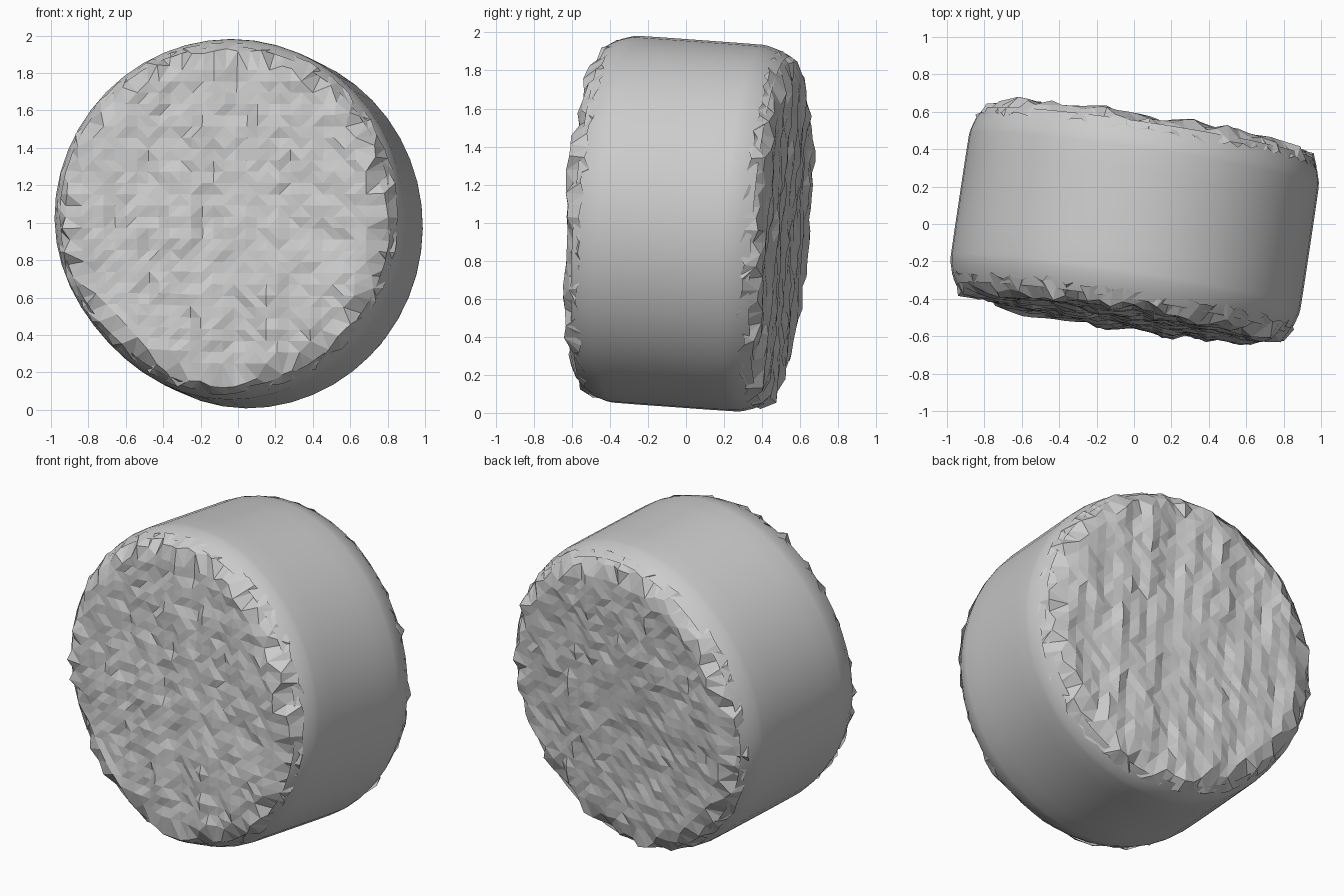
import bpy, bmesh, math, random
from mathutils import Vector, Matrix, noise

random.seed(4)
cube = bpy.data.objects.get("Cube")
if cube:
    bpy.data.objects.remove(cube, do_unlink=True)

grey = bpy.data.materials.new("plain_grey")
grey.use_nodes = True
COLOUR = (0.6, 0.6, 0.6, 1)
grey.diffuse_color = COLOUR
grey.node_tree.nodes["Principled BSDF"].inputs["Base Color"].default_value = COLOUR

# The bale lies along a slightly turned and dipped axis
AXIS = Vector((0.15, 1, -0.072)).normalized()
POSE = Matrix.Translation((0.002, 0.01, 0.994)) @ AXIS.to_track_quat('Y', 'Z').to_matrix().to_4x4()
RX, RZ = 0.948, 0.968
HALF = 0.525


def outline(angle, t, r):
    """Point on the nearly round section, a little flat at the lower right."""
    flat = 1 - 0.035 * max(0, math.cos(angle - math.radians(222))) ** 8
    return (RX * r * flat * math.cos(angle), t, RZ * r * flat * math.sin(angle))


def finish(name, bm, smooth):
    bmesh.ops.recalc_face_normals(bm, faces=bm.faces)
    bmesh.ops.transform(bm, matrix=POSE, verts=bm.verts)
    mesh = bpy.data.meshes.new(name)
    bm.to_mesh(mesh)
    bm.free()
    mesh.materials.append(grey)
    obj = bpy.data.objects.new(name, mesh)
    bpy.context.collection.objects.link(obj)
    for p in mesh.polygons:
        p.use_smooth = smooth


# Smooth round side with narrow softened shoulders
def build_side():
    half = [(0.0, 1.0), (0.2, 1.0), (0.33, 0.999), (0.36, 0.995), (0.42, 0.976), (0.475, 0.945)]
    profile = [(-t, r) for t, r in reversed(half[1:])] + half
    segments = 48
    angles = [math.tau * i / segments for i in range(segments)]
    bm = bmesh.new()
    rings = [[bm.verts.new(outline(a, t, r)) for a in angles] for t, r in profile]
    for a, b in zip(rings, rings[1:]):
        for i in range(segments):
            j = (i + 1) % segments
            bm.faces.new((a[i], b[i], b[j], a[j]))
    finish("bale_side", bm, True)


# Rough chopped end: a gridded disc with upright ridges and a ragged rim
def build_end(name, side):
    bm = bmesh.new()
    bmesh.ops.create_grid(bm, x_segments=32, y_segments=32, size=1.0)
    far = [v for v in bm.verts if v.co.length > 0.98]
    bmesh.ops.delete(bm, geom=far, context='VERTS')
    for v in bm.verts:
        x, z = v.co.x, v.co.y
        rad = math.hypot(x, z)
        y = HALF
        if v.is_boundary:
            # border meets the shoulder in ragged tufts
            rad = random.uniform(0.962, 0.985)
            y -= random.uniform(0.075, 0.115)
        else:
            y += 0.03 * noise.noise((x * 6, z * 1.6, 7 * side))
            y += 0.015 * noise.noise((x * 12, z * 4, 3 * side))
            y += random.uniform(-0.009, 0.009)
            if rad > 0.87:
                rad = random.uniform(0.895, 0.95)
                y -= random.uniform(0.0, 0.04)
        v.co = outline(math.atan2(z, x), side * y, rad)
    bmesh.ops.triangulate(bm, faces=bm.faces)
    finish(name, bm, False)
    # face the end outwards
    mesh = bpy.data.objects[name].data
    if sum(p.normal.y * p.area for p in mesh.polygons) * side < 0:
        mesh.flip_normals()


build_side()
build_end("front_end", -1)
build_end("back_end", 1)
